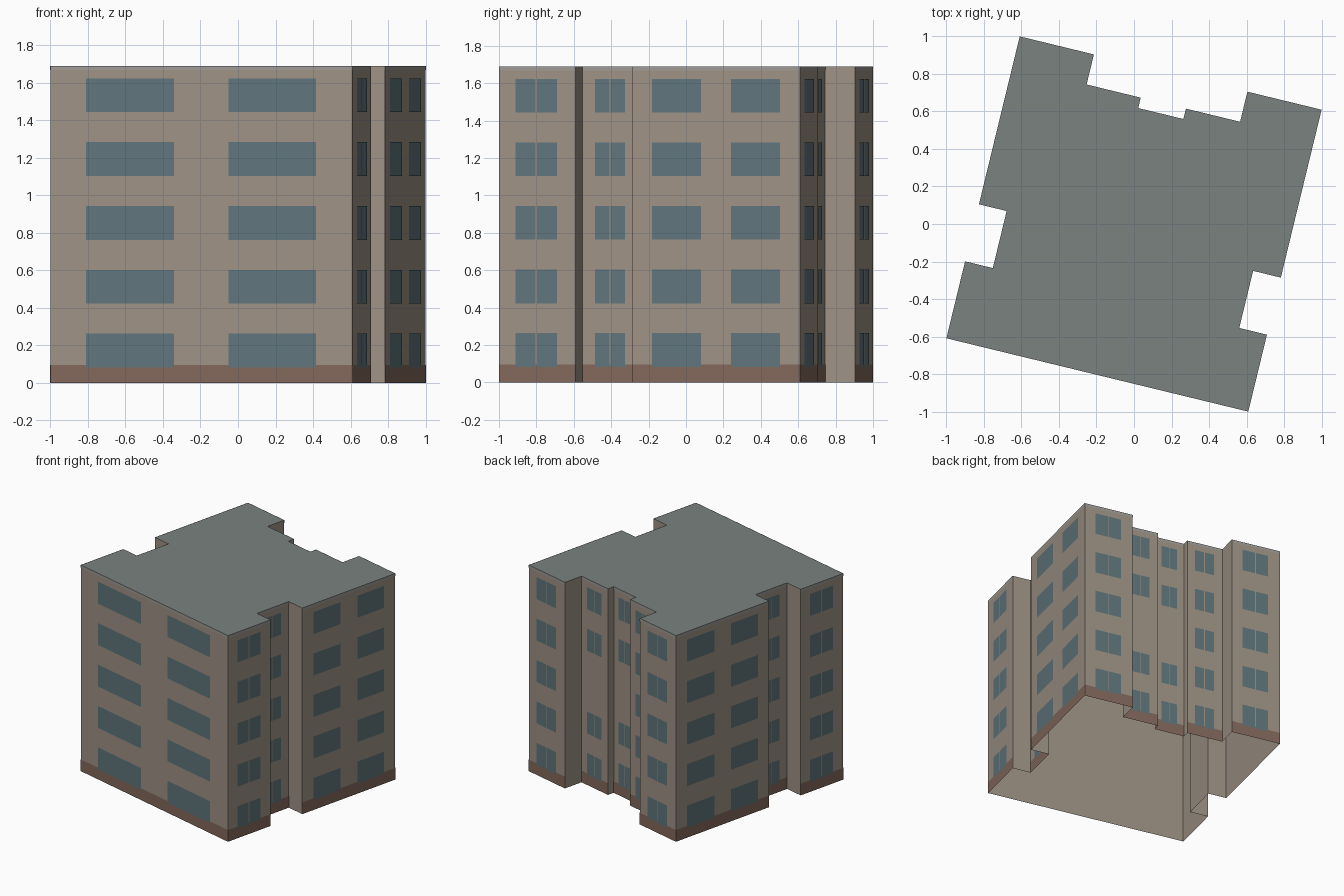
import bpy, math
from mathutils import Vector

if "Cube" in bpy.data.objects:
    bpy.data.objects.remove(bpy.data.objects["Cube"])

H = 1.69            # building height
FLOORS, STEP = 5, 0.34
ANGLE = math.radians(-13.65)
OUT = 0.002         # how far facade panels sit off the wall


def material(name, rgb):
    m = bpy.data.materials.new(name)
    m.diffuse_color = (*rgb, 1)
    m.use_nodes = True
    m.node_tree.nodes["Principled BSDF"].inputs["Base Color"].default_value = m.diffuse_color
    return m


def build(name, verts, faces, mat):
    me = bpy.data.meshes.new(name)
    me.from_pydata(verts, [], faces)
    me.materials.append(mat)
    ob = bpy.data.objects.new(name, me)
    ob.rotation_euler.z = ANGLE
    bpy.context.collection.objects.link(ob)
    return ob


def panel_object(name, panels, mat):
    verts = [v for p in panels for v in p]
    faces = [tuple(range(i, i + 4)) for i in range(0, len(verts), 4)]
    return build(name, verts, faces, mat)


# right half of the footprint, mirrored for the left half
right = [(0.828, -0.828), (0.828, -0.406), (0.676, -0.406), (0.676, -0.093),
         (0.828, -0.093), (0.828, 0.828), (0.421, 0.828), (0.421, 0.663),
         (0.124, 0.663), (0.124, 0.606)]
foot = right + [(-x, y) for x, y in reversed(right)]
n = len(foot)

# outer walls, open underneath
verts = [(x, y, 0) for x, y in foot] + [(x, y, H) for x, y in foot]
build("walls", verts,
      [(i, (i + 1) % n, n + (i + 1) % n, n + i) for i in range(n)],
      material("wall_beige", (0.34, 0.285, 0.235)))

# flat roof
build("roof", [(x, y, H) for x, y in foot], [tuple(range(n))],
      material("roof_grey", (0.196, 0.223, 0.214)))

# facade panels: windows, plinth and top band on every wall except the returns
windows, plinths, bands = [], [], []
WIDE = [(0.118, 0.41), (0.59, 0.88)]
PAIR = [(0.22, 0.478), (0.497, 0.755)]


def panel(a, b, f0, f1, z0, z1, off):
    d = b - a
    nrm = Vector((d.y, -d.x)).normalized() * off
    p, q = a + d * f0 + nrm, a + d * f1 + nrm
    return [(p.x, p.y, z0), (q.x, q.y, z0), (q.x, q.y, z1), (p.x, p.y, z1)]


for i in range(n):
    a, b = Vector(foot[i]), Vector(foot[(i + 1) % n])
    length = (b - a).length
    if length < 0.2:                      # plain return wall
        continue
    plinths.append(panel(a, b, 0, 1, 0, 0.096, OUT / 2))
    bands.append(panel(a, b, 0, 1, H - 0.022, H, OUT / 2))
    blank_middle = i in (7, 9)            # two rear bays lack a third floor window
    for k in range(FLOORS):
        if blank_middle and k == 2:
            continue
        z = 0.083 + k * STEP
        for f0, f1 in (WIDE if length > 0.6 else PAIR):
            windows.append(panel(a, b, f0, f1, z, z + 0.18, OUT))

panel_object("windows", windows, material("window_blue", (0.115, 0.18, 0.2)))
panel_object("plinth", plinths, material("plinth_brown", (0.225, 0.14, 0.107)))
panel_object("top_band", bands, material("band_grey", (0.34, 0.325, 0.305)))
